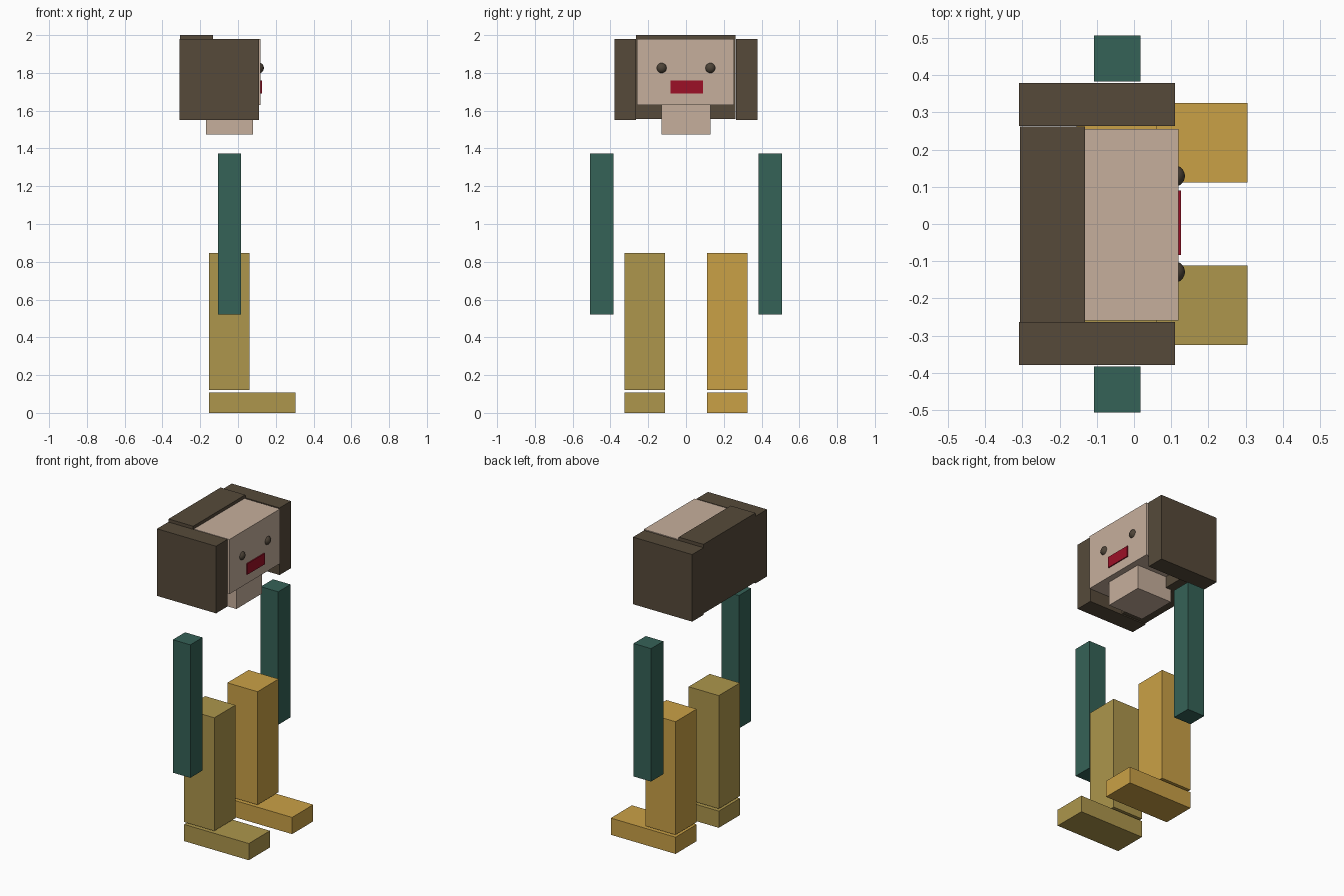
import bpy

if "Cube" in bpy.data.objects:
    bpy.data.objects.remove(bpy.data.objects["Cube"])


def material(name, rgb):
    """Flat colour from sRGB 0-255 values."""
    m = bpy.data.materials.new(name)
    lin = [((c / 255 + 0.055) / 1.055) ** 2.4 for c in rgb]
    m.diffuse_color = (*lin, 1)
    m.use_nodes = True
    m.node_tree.nodes["Principled BSDF"].inputs["Base Color"].default_value = m.diffuse_color
    return m


HAIR = material("dark_brown", (86, 74, 58))
SKIN = material("skin", (198, 175, 156))
EYE = material("eye_brown", (78, 68, 56))
RED = material("mouth_red", (156, 16, 38))
GREEN = material("sleeve_green", (53, 98, 87))
ORANGE = material("warm_orange", (202, 161, 70))
OLIVE = material("olive_yellow", (173, 150, 76))


def box(name, x, y, z, mat):
    """Box between the (low, high) limits on each axis."""
    bpy.ops.mesh.primitive_cube_add(size=1, location=[sum(r) / 2 for r in (x, y, z)])
    ob = bpy.context.object
    ob.name = name
    ob.scale = [r[1] - r[0] for r in (x, y, z)]
    bpy.ops.object.transform_apply(location=False, rotation=False)
    ob.data.materials.append(mat)
    return ob


# Head, neck and mouth; the face looks along +x
box("head", (-0.14, 0.12), (-0.259, 0.255), (1.63, 1.98), SKIN)
box("neck", (-0.17, 0.08), (-0.13, 0.13), (1.475, 1.64), SKIN)
box("mouth", (0.118, 0.127), (-0.083, 0.09), (1.69, 1.76), RED)

# Hair at the back
box("hair_back", (-0.307, -0.132), (-0.265, 0.262), (1.557, 2.0), HAIR)

for side, s, leg_mat in (("left", 1, ORANGE), ("right", -1, OLIVE)):
    def span(a, b):
        return tuple(sorted((s * a, s * b)))

    # Hair at the side
    box(side + "_hair", (-0.309, 0.11), span(0.264, 0.379), (1.55, 1.98), HAIR)

    # Eye
    bpy.ops.mesh.primitive_uv_sphere_add(segments=24, ring_count=12, radius=0.029,
                                         location=(0.108, s * 0.129, 1.826))
    eye = bpy.context.object
    eye.name = side + "_eye"
    eye.data.materials.append(EYE)
    bpy.ops.object.shade_smooth()

    # Arm, leg and foot
    box(side + "_arm", (-0.107, 0.017), span(0.383, 0.507), (0.52, 1.372), GREEN)
    box(side + "_leg", (-0.154, 0.06), span(0.112, 0.326), (0.122, 0.847), leg_mat)
    box(side + "_foot", (-0.154, 0.305), span(0.112, 0.326), (0, 0.107), leg_mat)
